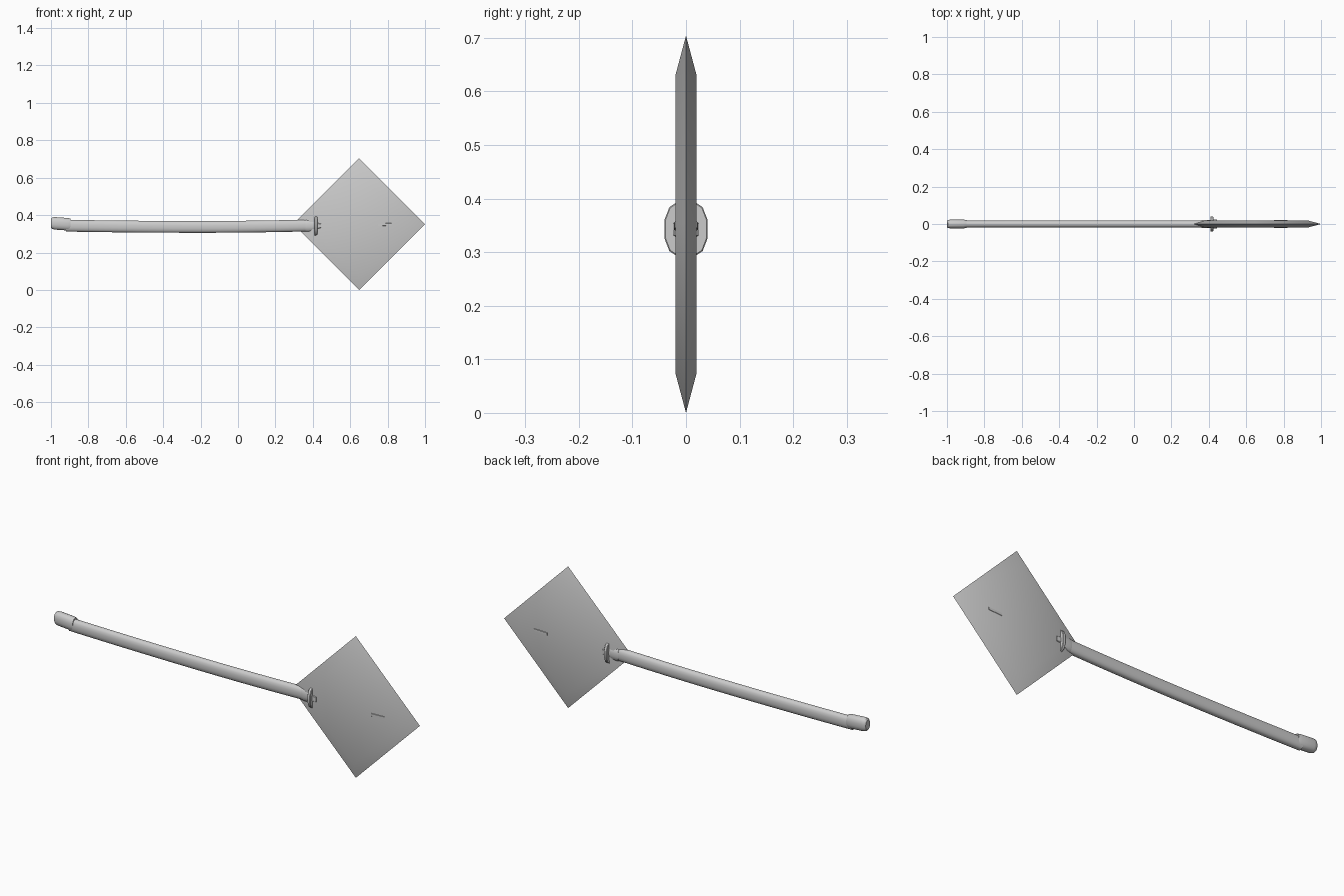
import bpy, bmesh, math

if "Cube" in bpy.data.objects:
    bpy.data.objects.remove(bpy.data.objects["Cube"])


def finish(name, bm, angle=30):
    bmesh.ops.recalc_face_normals(bm, faces=bm.faces)
    me = bpy.data.meshes.new(name)
    bm.to_mesh(me)
    bm.free()
    ob = bpy.data.objects.new(name, me)
    bpy.context.collection.objects.link(ob)
    bpy.ops.object.select_all(action='DESELECT')
    ob.select_set(True)
    bpy.context.view_layer.objects.active = ob
    bpy.ops.object.shade_smooth_by_angle(angle=math.radians(angle))
    return ob


def loft(name, rings, sides=16, power=1.0, angle=40):
    """Loft oval sections along x; each ring is (x, z centre, y radius, z radius)."""
    bm = bmesh.new()
    loops = []
    for x, z, ry, rz in rings:
        loop = []
        for i in range(sides):
            a = 2 * math.pi * (i + 0.5) / sides
            c, s = math.cos(a), math.sin(a)
            loop.append(bm.verts.new((x, ry * math.copysign(abs(c) ** power, c),
                                      z + rz * math.copysign(abs(s) ** power, s))))
        loops.append(loop)
    for a, b in zip(loops, loops[1:]):
        for i in range(sides):
            j = (i + 1) % sides
            bm.faces.new((a[i], a[j], b[j], b[i]))
    bm.faces.new(loops[0])
    bm.faces.new(loops[-1])
    return finish(name, bm, angle)


def curve_z(x):
    return 0.337 + 0.033 * ((x + 0.2) / 1.2) ** 2 * (0.55 if x < -0.2 else 1.0)


# Diamond head: flat faces tapering to a sharp rim
bm = bmesh.new()
cx, cz = 0.648, 0.352
dirs = [(1, 0), (0, 1), (-1, 0), (0, -1)]


def diamond(r, y):
    return [bm.verts.new((cx + r * u, y, cz + r * w)) for u, w in dirs]


front, rim, back = diamond(0.277, -0.02), diamond(0.352, 0), diamond(0.277, 0.02)
bm.faces.new(front)
bm.faces.new(back)
for a, b in ((front, rim), (rim, back)):
    for i in range(4):
        j = (i + 1) % 4
        bm.faces.new((a[i], a[j], b[j], b[i]))
finish("diamond_head", bm, 30)

# Gently bowed shaft
n = 14
xs = [-0.92 + (0.37 + 0.92) * i / n for i in range(n + 1)]
loft("shaft", [(x, curve_z(x), 0.02, 0.032) for x in xs], power=0.85)

# Rounded end cap
loft("end_cap", [(-1.0, 0.357, 0.017, 0.024), (-0.994, 0.357, 0.022, 0.031),
                 (-0.98, 0.356, 0.024, 0.034), (-0.91, 0.351, 0.024, 0.034),
                 (-0.895, 0.350, 0.021, 0.032)], power=0.85)

# Ferrule, guard and collar at the head
loft("ferrule", [(0.36, 0.344, 0.021, 0.033), (0.375, 0.344, 0.023, 0.035),
                 (0.412, 0.345, 0.023, 0.034)], power=0.85)
loft("guard", [(0.409, 0.343, 0.039, 0.052), (0.411, 0.343, 0.041, 0.054),
               (0.422, 0.343, 0.041, 0.054), (0.424, 0.343, 0.039, 0.052)],
     sides=12, power=0.8)
loft("collar", [(0.42, 0.343, 0.025, 0.022), (0.445, 0.343, 0.024, 0.02)], sides=8, power=0.7)

# Small lug showing through both faces of the head
loft("lug", [(0.748, 0.348, 0.024, 0.016), (0.82, 0.351, 0.023, 0.014)], sides=8)
